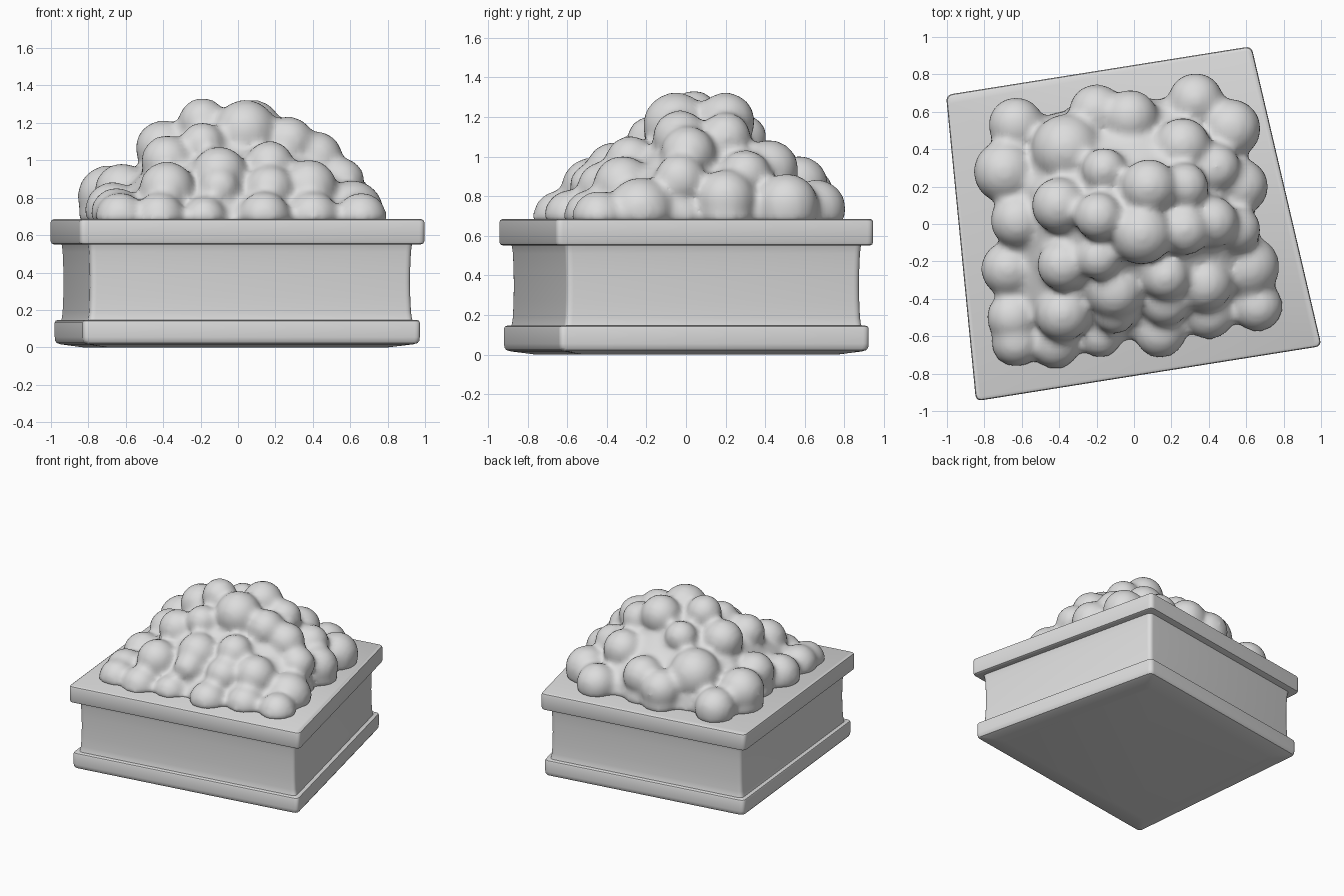
import bpy, bmesh, math
from mathutils import Vector, Matrix

if "Cube" in bpy.data.objects:
    bpy.data.objects.remove(bpy.data.objects["Cube"])

stone = bpy.data.materials.new("light_grey")
stone.diffuse_color = (0.72, 0.72, 0.72, 1)
stone.use_nodes = True
stone.node_tree.nodes["Principled BSDF"].inputs["Base Color"].default_value = stone.diffuse_color

# Outline of the skewed planter seen from above, counter-clockwise
QUAD = [Vector(p) for p in ((-0.845, -0.947), (1.003, -0.653), (0.628, 0.95), (-1.005, 0.69))]


def outline(d, round_len=0.035, seg=5):
    """Quad moved inwards by d, with rounded corners."""
    n = len(QUAD)
    lines = []
    for i in range(n):
        t = (QUAD[(i + 1) % n] - QUAD[i]).normalized()
        lines.append((QUAD[i] + Vector((-t.y, t.x)) * d, t))
    pts = []
    for i in range(n):
        (p, t0), (q, t1) = lines[i - 1], lines[i]
        s = (q - p).cross(t1) / t0.cross(t1)
        c = p + t0 * s
        a, b = c - t0 * round_len, c + t1 * round_len
        for k in range(seg + 1):
            u = k / seg
            pts.append(a * (1 - u) ** 2 + c * 2 * u * (1 - u) + b * u * u)
    return pts


def loft(name, profile):
    """Closed solid through rings given as (inset, z)."""
    bm = bmesh.new()
    rings = [[bm.verts.new((p.x, p.y, z)) for p in outline(d)] for d, z in profile]
    for lo, hi in zip(rings, rings[1:]):
        n = len(lo)
        for i in range(n):
            j = (i + 1) % n
            bm.faces.new((lo[i], lo[j], hi[j], hi[i]))
    bm.faces.new(rings[0][::-1])
    bm.faces.new(rings[-1])
    return finish(name, bm)


def finish(name, bm):
    bmesh.ops.recalc_face_normals(bm, faces=bm.faces[:])
    me = bpy.data.meshes.new(name)
    bm.to_mesh(me)
    bm.free()
    me.materials.append(stone)
    ob = bpy.data.objects.new(name, me)
    bpy.context.collection.objects.link(ob)
    bpy.ops.object.select_all(action='DESELECT')
    ob.select_set(True)
    bpy.context.view_layer.objects.active = ob
    bpy.ops.object.shade_smooth_by_angle(angle=math.radians(35))
    return ob


# Planter: plinth, slightly waisted wall, overhanging rim
loft("plinth", [(0.16, 0), (0.05, 0.016), (0.03, 0.023), (0.022, 0.036),
                (0.02, 0.055), (0.02, 0.132), (0.024, 0.142), (0.034, 0.146)])
loft("planter_wall", [(0.05, 0.14), (0.055, 0.155), (0.059, 0.19), (0.062, 0.27), (0.063, 0.35),
                      (0.062, 0.43), (0.059, 0.51), (0.055, 0.545), (0.05, 0.56)])
loft("rim", [(0.015, 0.551), (0.004, 0.556), (0, 0.568), (0, 0.668), (0.004, 0.68), (0.015, 0.686)])

# Foliage lumps: x, y, top height, radius
LUMPS = [
    (-0.19, 0.04, 1.32, 0.12), (0.04, -0.05, 1.31, 0.16), (0.08, 0.20, 1.31, 0.14),
    (-0.40, 0.10, 1.20, 0.14), (0.27, -0.03, 1.22, 0.13), (0.42, 0.01, 1.14, 0.13),
    (-0.16, 0.29, 1.20, 0.11), (0.27, 0.20, 1.21, 0.12), (-0.36, 0.40, 1.07, 0.18),
    (-0.20, 0.60, 0.94, 0.14), (-0.02, 0.57, 0.99, 0.14), (0.26, 0.42, 1.07, 0.14),
    (0.33, 0.66, 0.87, 0.14), (0.52, 0.51, 0.90, 0.15), (0.57, 0.20, 0.92, 0.14),
    (0.55, -0.03, 1.00, 0.12), (0.61, -0.23, 0.88, 0.16), (0.38, -0.32, 0.99, 0.14),
    (0.17, -0.28, 1.09, 0.12), (-0.10, -0.36, 1.06, 0.14), (-0.19, -0.18, 1.19, 0.11),
    (-0.38, -0.22, 1.12, 0.13), (-0.38, -0.48, 0.98, 0.14), (-0.67, -0.24, 0.87, 0.14),
    (-0.62, 0.02, 0.97, 0.14), (-0.69, 0.28, 0.96, 0.16), (-0.63, 0.53, 0.88, 0.14),
    (-0.65, -0.50, 0.84, 0.13), (-0.63, -0.63, 0.80, 0.13), (-0.42, -0.64, 0.80, 0.13),
    (-0.18, -0.60, 0.79, 0.11), (0.14, -0.58, 0.82, 0.13), (0.40, -0.48, 0.82, 0.13),
    (0.66, -0.44, 0.81, 0.13), (-0.10, -0.48, 0.95, 0.10), (0.17, -0.42, 0.96, 0.12),
    (0.44, 0.30, 1.02, 0.12)]
FLOOR = 0.665

bm = bmesh.new()
# solid core under the lumps, a little wider at the foot
core = []
for x, y, top, r in LUMPS:
    core.append(bm.verts.new((x, y, max(FLOOR + 0.02, top - r * 0.8))))
    out = 1 + 0.3 * r / math.hypot(x, y)
    core.append(bm.verts.new((x * out, y * out, FLOOR - 0.02)))
bmesh.ops.convex_hull(bm, input=core)
loose = [v for v in bm.verts if not v.link_faces]
bmesh.ops.delete(bm, geom=loose, context='VERTS')
# the lumps themselves, with a low second ball so the edge ones reach the rim
for x, y, top, r in LUMPS:
    balls = [(top + 0.006 - r, r + 0.01)]
    if max(abs(x), abs(y)) > 0.5:
        balls.append((FLOOR + 0.03, r + 0.005))
    for z, rad in balls:
        bmesh.ops.create_icosphere(bm, subdivisions=3, radius=rad, matrix=Matrix.Translation((x, y, z)))
for v in bm.verts:
    v.co.z = max(v.co.z, FLOOR)
foliage = finish("foliage_mound", bm)
re = foliage.modifiers.new("merge", 'REMESH')
re.mode = 'VOXEL'
re.voxel_size = 0.022
re.use_smooth_shade = True
sm = foliage.modifiers.new("soften", 'SMOOTH')
sm.factor = 0.5
sm.iterations = 10
